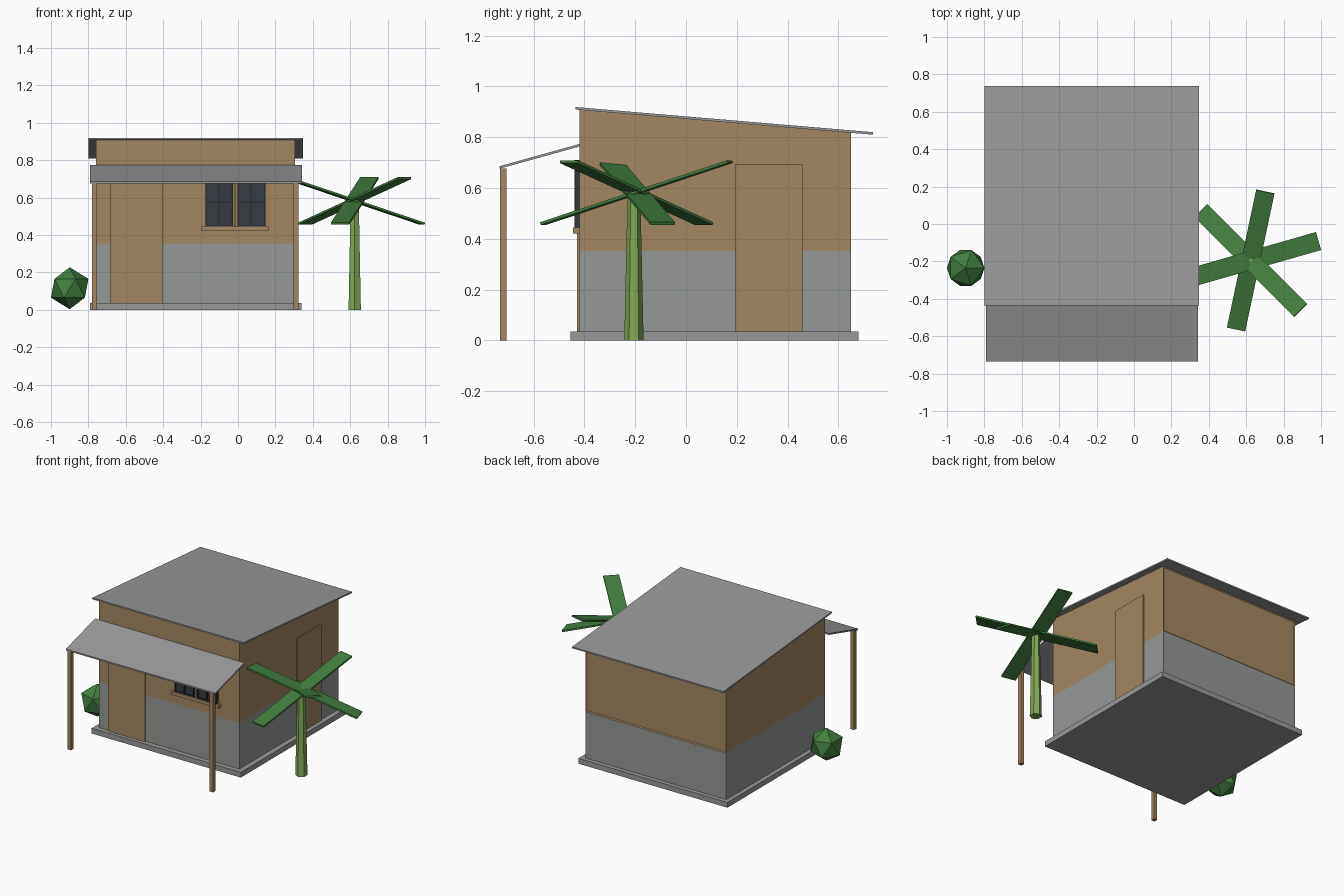
import bpy, bmesh, math
from mathutils import Matrix, Vector

if "Cube" in bpy.data.objects:
    bpy.data.objects.remove(bpy.data.objects["Cube"], do_unlink=True)


def material(name, r, g, b):
    lin = [((c / 255 + 0.055) / 1.055) ** 2.4 for c in (r, g, b)] + [1.0]
    m = bpy.data.materials.new(name)
    m.use_nodes = True
    m.diffuse_color = lin
    m.node_tree.nodes["Principled BSDF"].inputs["Base Color"].default_value = lin
    return m


CLAY = material("clay brown", 164, 135, 98)
PLASTER = material("plaster grey", 149, 153, 150)
SHEET = material("roof grey", 152, 153, 152)
GLASS = material("dark glass", 54, 59, 67)
FRAME = material("window frame", 44, 48, 54)
LEAF = material("leaf green", 66, 126, 62)
TRUNK = material("trunk green", 130, 170, 86)


def finish(name, bm, *mats):
    bmesh.ops.recalc_face_normals(bm, faces=bm.faces)
    me = bpy.data.meshes.new(name)
    bm.to_mesh(me)
    bm.free()
    for m in mats:
        me.materials.append(m)
    ob = bpy.data.objects.new(name, me)
    bpy.context.collection.objects.link(ob)
    return ob


def prism_mesh(profile, x0, x1):
    """Extrude a (y, z) outline from x0 to x1."""
    bm = bmesh.new()
    face = bm.faces.new([bm.verts.new((x0, y, z)) for y, z in profile])
    ext = bmesh.ops.extrude_face_region(bm, geom=[face])["geom"]
    bmesh.ops.translate(bm, vec=(x1 - x0, 0, 0),
                        verts=[v for v in ext if isinstance(v, bmesh.types.BMVert)])
    return bm


def box(name, mat, x, y, z):
    bm = prism_mesh([(y[0], z[0]), (y[1], z[0]), (y[1], z[1]), (y[0], z[1])], *x)
    return finish(name, bm, mat)


def sheet(name, start, end, x0, x1, thick=0.01):
    """Sloping thin roof given by the ends of its top edge."""
    low = [(y, z - thick) for y, z in (end, start)]
    return finish(name, prism_mesh([start, end] + low, x0, x1), SHEET)


# Foundation
box("foundation", SHEET, (-0.79, 0.34), (-0.455, 0.68), (0, 0.036))

# Walls: plaster below, clay above, with a shallow recess at the back
DADO = 0.353
bm = prism_mesh([(-0.42, 0.036), (0.65, 0.036), (0.65, 0.818), (-0.42, 0.908)],
                -0.76, 0.305)
bmesh.ops.bisect_plane(bm, geom=bm.verts[:] + bm.edges[:] + bm.faces[:],
                       plane_co=(0, 0, DADO), plane_no=(0, 0, 1))
bmesh.ops.recalc_face_normals(bm, faces=bm.faces)
for f in bm.faces:
    f.material_index = 1 if f.calc_center_median().z < DADO else 0
back = [f for f in bm.faces if f.normal.y > 0.9 and f.material_index == 0]
bmesh.ops.inset_region(bm, faces=back, thickness=0.01, depth=-0.005)
finish("walls", bm, CLAY, PLASTER)

# Roof, porch canopy and its posts
sheet("roof", (-0.435, 0.919), (0.737, 0.82), -0.80, 0.347)
sheet("porch_canopy", (-0.735, 0.686), (-0.418, 0.774), -0.79, 0.342)
for side, x in (("right", -0.78), ("left", 0.298)):
    box(f"porch_post_{side}", CLAY, (x, x + 0.026), (-0.732, -0.706), (0, 0.677))

# Doors
box("front_door", CLAY, (-0.685, -0.405), (-0.43, -0.415), (0.036, 0.695))
box("side_door", CLAY, (0.3, 0.312), (0.195, 0.458), (0.036, 0.695))

# Window: sill, centre post and two barred sashes
box("window_sill", CLAY, (-0.195, 0.165), (-0.445, -0.415), (0.422, 0.445))
box("window_post", CLAY, (-0.02, -0.01), (-0.435, -0.415), (0.445, 0.71))
for side, x0, x1 in (("right", -0.174, -0.026), ("left", -0.004, 0.146)):
    box(f"window_pane_{side}", GLASS, (x0, x1), (-0.432, -0.415), (0.445, 0.71))
    for i, x in enumerate((x0, (x0 + x1) / 2 - 0.004, x1 - 0.008)):
        box(f"window_bar_{side}_{i}", FRAME, (x, x + 0.008), (-0.44, -0.425), (0.445, 0.71))
    for i, z in enumerate((0.445, 0.571, 0.702)):
        box(f"window_rail_{side}_{i}", FRAME, (x0, x1), (-0.438, -0.425), (z, z + 0.008))

# Palm: tapered six-sided trunk and three long tilted leaf planks
crown = Vector((0.624, -0.195, 0.582))
bm = bmesh.new()
bmesh.ops.create_cone(bm, cap_ends=True, segments=6, radius1=0.038, radius2=0.025,
                      depth=0.59, matrix=Matrix.Translation((crown.x, -0.205, 0.295)))
finish("palm_trunk", bm, TRUNK)
tilt = math.atan2(0.245, 0.756)
for i, heading in enumerate((78, 196, 315)):
    bm = bmesh.new()
    bmesh.ops.create_cube(bm, size=1, matrix=Matrix.Translation(crown)
                          @ Matrix.Rotation(math.radians(heading), 4, "Z")
                          @ Matrix.Rotation(-tilt, 4, "Y")
                          @ Matrix.Diagonal((0.79, 0.1, 0.011, 1)))
    finish(f"palm_leaf_{i}", bm, LEAF)

# Bush
bm = bmesh.new()
bmesh.ops.create_icosphere(bm, subdivisions=1, radius=0.112,
                           matrix=Matrix.Translation((-0.9, -0.235, 0.115)))
finish("bush", bm, LEAF)
